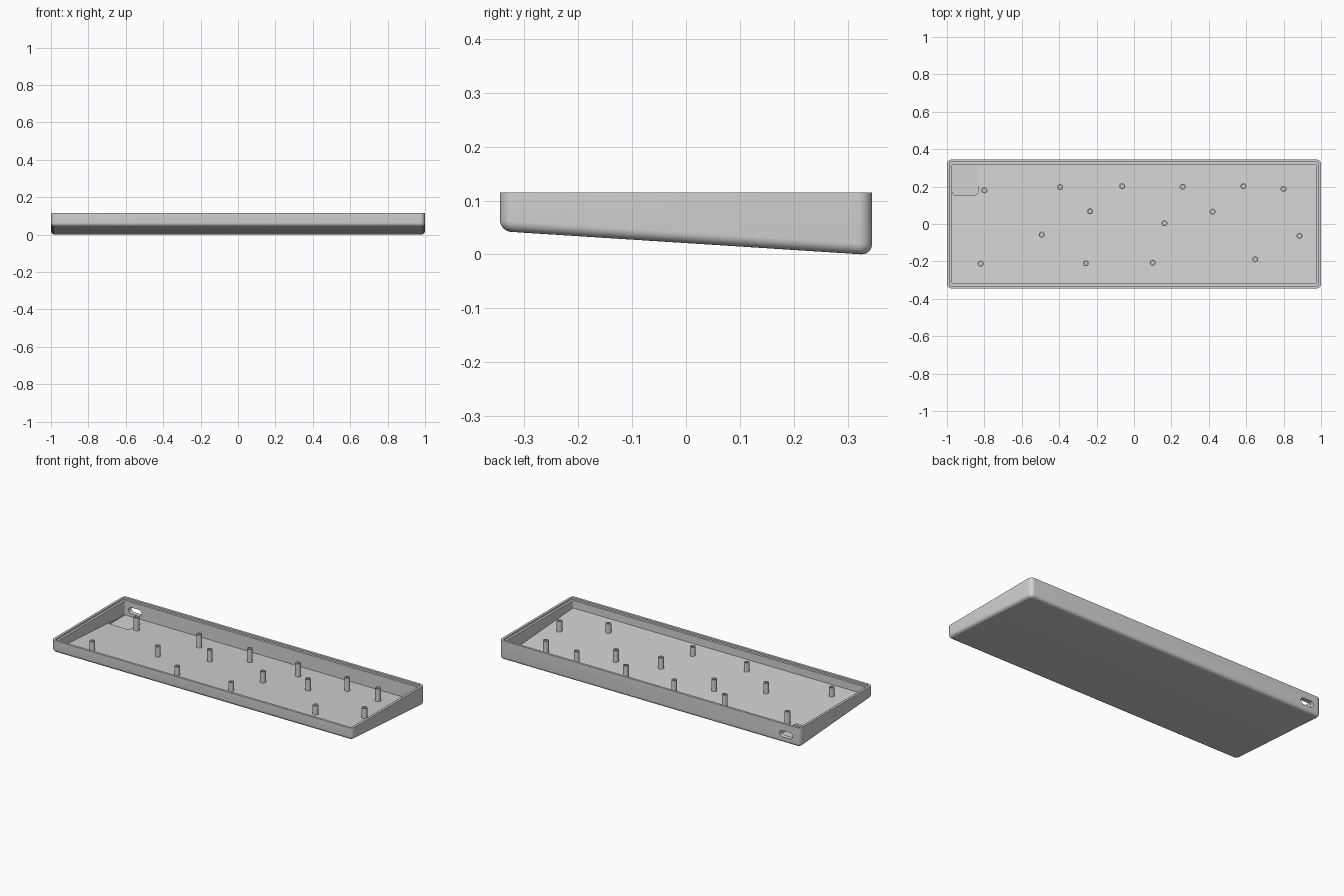
import bpy, bmesh, math
from mathutils import Matrix

if "Cube" in bpy.data.objects:
    bpy.data.objects.remove(bpy.data.objects["Cube"])

HX, HY, TOP = 1.0, 0.345, 0.115      # outer half sizes and rim height
CORNER, FILLET = 0.026, 0.02         # upright corner and bottom edge radii
LIP, WALL, FLOOR = 0.014, 0.027, 0.018
SEAT = 0.105                         # height of the ledge and post tops

grey = bpy.data.materials.new("case grey")
grey.diffuse_color = (0.65, 0.65, 0.65, 1)
grey.use_nodes = True
grey.node_tree.nodes["Principled BSDF"].inputs["Base Color"].default_value = grey.diffuse_color


def base(y):
    """Height of the sloping underside."""
    return 0.0211 - 0.064 * y


def rounded_rect(hx, hy, r, n=8):
    pts = []
    for q, (sx, sy) in enumerate([(1, 1), (-1, 1), (-1, -1), (1, -1)]):
        for i in range(n + 1):
            a = math.pi / 2 * (q + i / n)
            pts.append((sx * (hx - r) + r * math.cos(a),
                        sy * (hy - r) + r * math.sin(a)))
    return pts


def loft(name, rings, smooth=True):
    """Skin a stack of equal rings and cap both ends."""
    bm = bmesh.new()
    loops = [[bm.verts.new(p) for p in ring] for ring in rings]
    for lo, hi in zip(loops, loops[1:]):
        for i in range(len(lo)):
            j = (i + 1) % len(lo)
            bm.faces.new((lo[i], lo[j], hi[j], hi[i]))
    bm.faces.new(loops[0][::-1])
    bm.faces.new(loops[-1])
    bmesh.ops.recalc_face_normals(bm, faces=bm.faces)
    me = bpy.data.meshes.new(name)
    bm.to_mesh(me)
    bm.free()
    me.materials.append(grey)
    ob = bpy.data.objects.new(name, me)
    bpy.context.collection.objects.link(ob)
    if smooth:
        smooth_edges(ob)
    return ob


def smooth_edges(ob):
    bpy.ops.object.select_all(action='DESELECT')
    ob.select_set(True)
    bpy.context.view_layer.objects.active = ob
    bpy.ops.object.shade_smooth_by_angle(angle=math.radians(30))


def case_ring(inset, height):
    """Rounded outline at an inset; height is a function of y."""
    r = max(CORNER - inset, 0.008)
    return [(x, y, height(y)) for x, y in rounded_rect(HX - inset, HY - inset, r)]


# Tray: filleted underside, outer wall, rim, seat ledge, inner wall, floor
rings = []
for i in range(7):
    a = math.pi / 2 * i / 6
    lift = FILLET * (1 - math.cos(a))
    rings.append(case_ring(FILLET * (1 - math.sin(a)), lambda y, d=lift: base(y) + d))
rings += [case_ring(0, lambda y: TOP),
          case_ring(LIP, lambda y: TOP),
          case_ring(LIP, lambda y: SEAT),
          case_ring(WALL, lambda y: SEAT),
          case_ring(WALL, lambda y: base(y) + FLOOR)]
tray = loft("case_tray", rings, smooth=False)

# Cable port through the back wall
slot = rounded_rect(0.043, 0.019, 0.0185)
port = loft("port_cutter", [[(x - 0.907, y, z + 0.054) for x, z in slot]
                            for y in (0.29, 0.40)], smooth=False)

# Level pocket in the floor beside the port
patch = rounded_rect(0.069, 0.0815, 0.02)
pocket = loft("pocket_cutter", [[(x - 0.903, y + 0.2355, z) for x, y in patch]
                                for z in (0.018, 0.06)], smooth=False)

for cutter in (port, pocket):
    mod = tray.modifiers.new(cutter.name, 'BOOLEAN')
    mod.operation = 'DIFFERENCE'
    mod.solver = 'EXACT'
    mod.object = cutter
    bpy.context.view_layer.objects.active = tray
    bpy.ops.object.modifier_apply(modifier=mod.name)
    bpy.data.objects.remove(cutter)
smooth_edges(tray)

# Screw posts with blind holes
POSTS = [(-0.80, 0.18), (-0.395, 0.197), (-0.063, 0.202), (0.26, 0.199),
         (0.585, 0.202), (0.80, 0.187), (-0.235, 0.068), (0.42, 0.066),
         (0.163, 0.004), (-0.493, -0.057), (0.885, -0.063), (-0.82, -0.212),
         (-0.257, -0.21), (0.10, -0.207), (0.648, -0.189)]
for k, (px, py) in enumerate(POSTS, 1):
    profile = [(0.016, base(py) + FLOOR - 0.006), (0.016, SEAT),
               (0.009, SEAT), (0.009, SEAT - 0.035)]
    loft(f"screw_post_{k}",
         [[(px + r * math.cos(t * math.tau / 24), py + r * math.sin(t * math.tau / 24), z)
           for t in range(24)] for r, z in profile])
